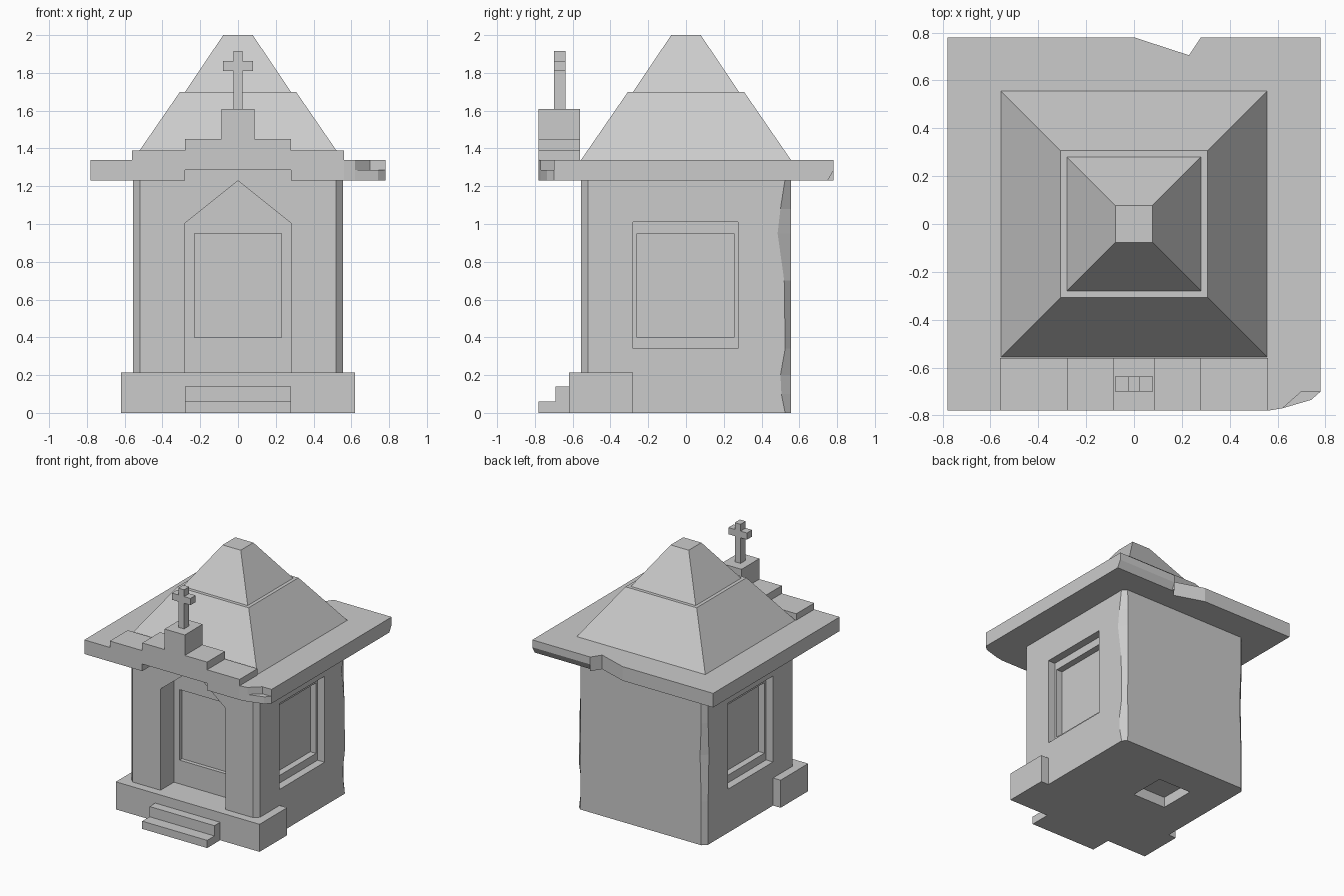
import bpy, bmesh
from mathutils import Vector

if "Cube" in bpy.data.objects:
    bpy.data.objects.remove(bpy.data.objects["Cube"])


def make(name, rings):
    """Solid skinned through a list of equal-length rings, capped at both ends."""
    bm = bmesh.new()
    vs = [[bm.verts.new(p) for p in r] for r in rings]
    n = len(vs[0])
    for a, b in zip(vs, vs[1:]):
        for i in range(n):
            j = (i + 1) % n
            bm.faces.new((a[i], a[j], b[j], b[i]))
    bm.faces.new(vs[0][::-1])
    bm.faces.new(vs[-1])
    bmesh.ops.recalc_face_normals(bm, faces=bm.faces)
    me = bpy.data.meshes.new(name)
    bm.to_mesh(me)
    bm.free()
    ob = bpy.data.objects.new(name, me)
    bpy.context.collection.objects.link(ob)
    return ob


def prism(name, pts, axis, lo, hi):
    """Extrude a 2D outline along an axis ('x': yz, 'y': xz, 'z': xy)."""
    def at(p, t):
        return {'x': (t, *p), 'y': (p[0], t, p[1]), 'z': (*p, t)}[axis]
    return make(name, [[at(p, t) for p in pts] for t in (lo, hi)])


def rect(a0, a1, b0, b1):
    return [(a0, b0), (a1, b0), (a1, b1), (a0, b1)]


def box(name, x0, x1, y0, y1, z0, z1):
    return prism(name, rect(x0, x1, y0, y1), 'z', z0, z1)


def cut(ob, *cutters):
    for c in cutters:
        c.hide_render = True
        m = ob.modifiers.new("cut", 'BOOLEAN')
        m.operation, m.solver, m.object = 'DIFFERENCE', 'EXACT', c
        bpy.context.view_layer.objects.active = ob
        bpy.ops.object.modifier_apply(modifier=m.name)
        bpy.data.objects.remove(c)


def frustum(name, r0, z0, r1, z1):
    return make(name, [[(x, y, z) for x, y in rect(-r, r, -r, r)]
                       for r, z in ((r0, z0), (r1, z1))])


# Body: chamfered block, back corners worn unevenly up the height
W, C = 0.555, 0.035
wear = [(0, .03, .035), (.1, .05, .035), (.2, .055, .035), (.34, .03, .035),
        (.7, .035, .045), (.95, .07, .035), (1.08, .055, .035), (1.24, .03, .035)]
rings = []
for z, r, l in wear:
    rings.append([(x, y, z) for x, y in (
        (-W + C, -W), (W - C, -W), (W, -W + C), (W, W - r),
        (W - min(r, .035), W), (-W + l, W), (-W, W - l), (-W, -W + C))])
body = make("body", rings)

# Gabled door niche with a sunken panel, and the underside pocket
cut(body,
    prism("niche_cutter", [(-.28, .2), (.28, .2), (.28, 1.005), (0, 1.229), (-.28, 1.005)],
          'y', -.7, -.39),
    box("door_panel_cutter", -.23, .23, -.45, -.36, .4, .95),
    box("underside_cutter", -.28, 0, 0, .28, -.1, .08))

# Two-step blind windows on both sides
for s in (-1, 1):
    for y0, y1, z0, z1, d in ((-.28, .275, .34, 1.01, .06), (-.26, .255, .4, .95, .11)):
        a, b = sorted((s * (W - d), s * .7))
        cut(body, box("window_cutter", a, b, y0, y1, z0, z1))

# Plinth and steps
box("plinth", -.62, .62, -.62, -.28, 0, .215)
box("upper_step", -.28, .28, -.69, -.62, 0, .14)
box("lower_step", -.28, .28, -.78, -.62, 0, .06)

# Eave slab with broken back edge and chipped front corner
E = .78
eave = prism("eave_slab", [(-E, -E), (.56, -E), (.62, -.77), (.74, -.735), (E, -.70),
                           (E, E), (.28, E), (.23, .705), (0, E), (-E, E)], 'z', 1.23, 1.34)
cut(eave,
    box("eave_notch_cutter", -.28, .28, -.9, -.56, 1.1, 1.285),
    prism("chip_cutter", [(.61, -.779), (.70, -.70), (.9, -.70), (.9, -.9), (.61, -.9)],
          'z', 1.285, 1.5),
    prism("back_edge_cutter", [(.745, 1.22), (.79, 1.22), (.79, 1.3)], 'x', .28, .9))

# Stepped pediment
half = [(.56, 1.34), (.56, 1.39), (.28, 1.39), (.28, 1.45), (.087, 1.45), (.087, 1.61)]
prism("pediment", half + [(-x, z) for x, z in reversed(half)], 'y', -.78, -.56)

# Cross
half = [(.025, 1.61), (.025, 1.81), (.08, 1.81), (.08, 1.862), (.025, 1.862), (.025, 1.915)]
prism("cross", half + [(-x, z) for x, z in reversed(half)], 'y', -.70, -.637)

# Two-tier roof
frustum("lower_roof", .555, 1.34, .307, 1.70)
frustum("upper_roof", .28, 1.70, .078, 2.0)
